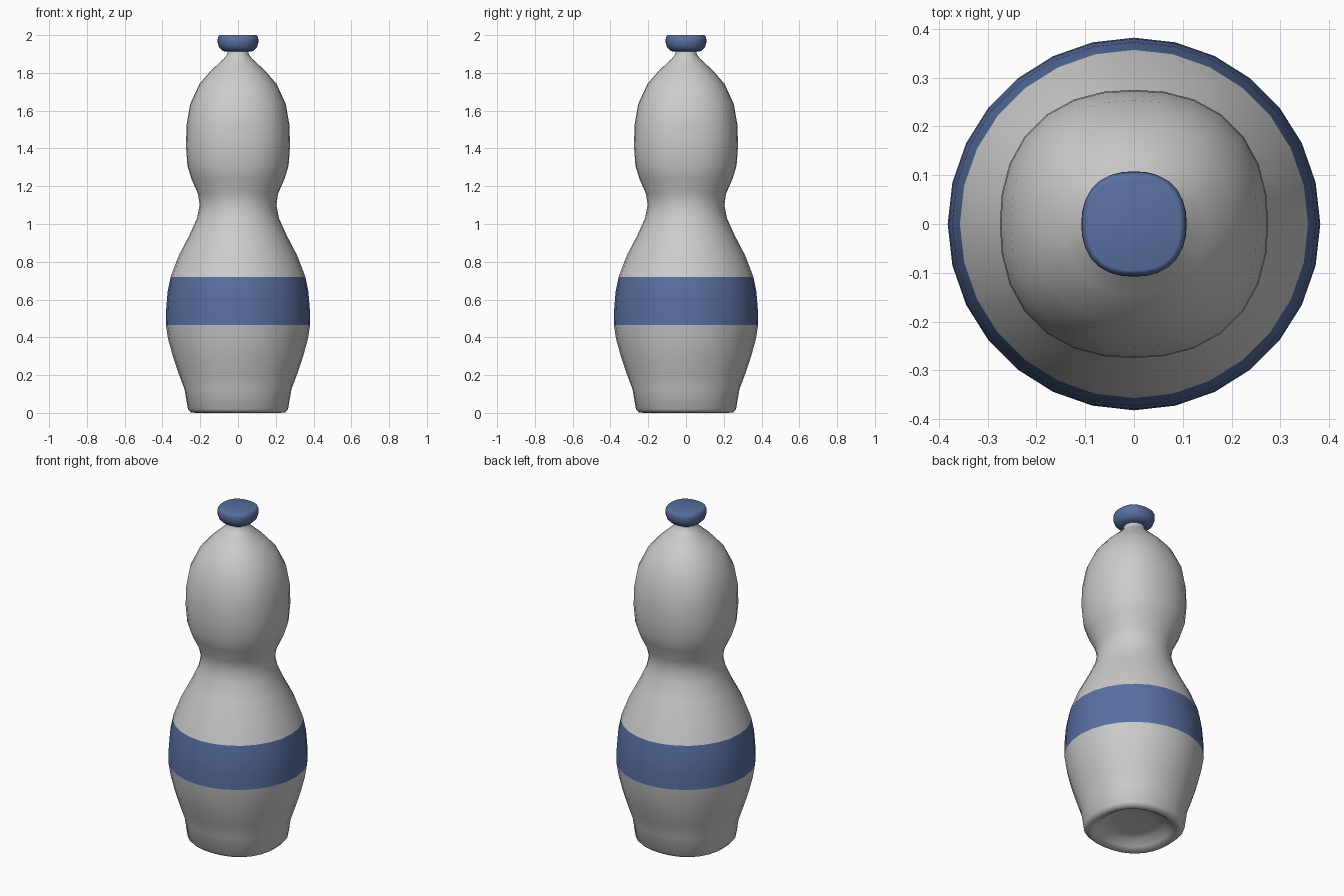
import bpy, bmesh
from math import cos, sin, tau

if "Cube" in bpy.data.objects:
    bpy.data.objects.remove(bpy.data.objects["Cube"])

SIDES = 28


def section(radius, z, n):
    """Ring of points on a softly squared circle (n = 2 is a true circle)."""
    pts = []
    for i in range(SIDES):
        a = tau * i / SIDES
        c, s = cos(a), sin(a)
        r = radius / (abs(c) ** n + abs(s) ** n) ** (1 / n)
        pts.append((r * c, r * s, z))
    return pts


def lathe(name, profile, colour=None, cap_start=False, cap_end=False):
    bm = bmesh.new()
    rings = [[bm.verts.new(p) for p in section(*row)] for row in profile]
    for a, b in zip(rings, rings[1:]):
        for i in range(SIDES):
            j = (i + 1) % SIDES
            bm.faces.new((a[i], a[j], b[j], b[i]))
    if cap_start:
        bm.faces.new(rings[0][::-1])
    if cap_end:
        bm.faces.new(rings[-1])
    mesh = bpy.data.meshes.new(name)
    bm.to_mesh(mesh)
    bm.free()
    ob = bpy.data.objects.new(name, mesh)
    bpy.context.collection.objects.link(ob)
    if colour:
        mesh.materials.append(colour)
    bpy.ops.object.select_all(action='DESELECT')
    bpy.context.view_layer.objects.active = ob
    ob.select_set(True)
    bpy.ops.object.shade_smooth_by_angle(angle=0.9)
    return ob


blue = bpy.data.materials.new("blue")
blue.diffuse_color = (0.10, 0.16, 0.36, 1)
blue.use_nodes = True
blue.node_tree.nodes["Principled BSDF"].inputs["Base Color"].default_value = blue.diffuse_color

# lower body with recessed underside
lathe("lower_body", [
    (0.10, 0.05, 2.3), (0.17, 0.045, 2.3), (0.20, 0.015, 2.3), (0.225, 0.0, 2.3),
    (0.25, 0.003, 2.3), (0.265, 0.02, 2.3), (0.283, 0.125, 2.2), (0.315, 0.21, 2.1),
    (0.345, 0.30, 2.05), (0.37, 0.39, 2), (0.382, 0.465, 2)], cap_start=True)

# coloured band
lathe("band", [(0.382, 0.465, 2), (0.380, 0.55, 2), (0.373, 0.64, 2), (0.357, 0.72, 2)], blue)

# waist, upper body and neck
lathe("upper_body", [
    (0.357, 0.72, 2), (0.315, 0.83, 2), (0.258, 0.94, 2), (0.217, 1.03, 2),
    (0.203, 1.10, 2), (0.212, 1.16, 2.1), (0.247, 1.24, 2.2), (0.268, 1.31, 2.25),
    (0.275, 1.41, 2.3), (0.273, 1.52, 2.3), (0.253, 1.635, 2.3), (0.205, 1.74, 2.25),
    (0.145, 1.81, 2.2), (0.075, 1.875, 2.2), (0.056, 1.90, 2.2), (0.055, 1.925, 2.2)])

# top cap
lathe("cap", [
    (0.05, 1.913, 2.3), (0.08, 1.915, 2.3), (0.10, 1.935, 2.3), (0.108, 1.96, 2.3),
    (0.107, 1.985, 2.4), (0.10, 1.998, 2.5), (0.095, 2.0, 2.5)],
    blue, cap_start=True, cap_end=True)
